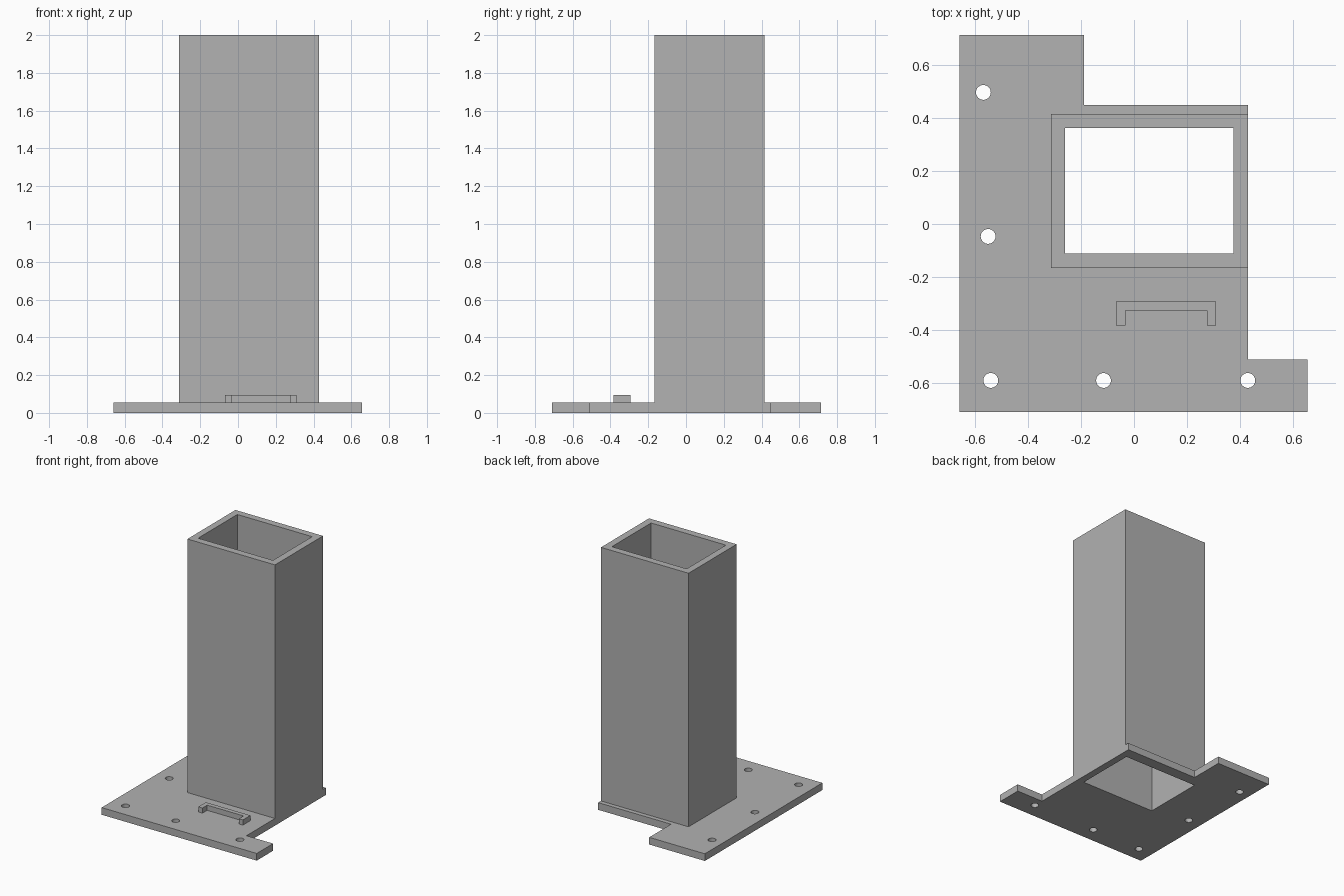
import bpy, bmesh
from math import cos, sin, tau

cube = bpy.data.objects.get("Cube")
if cube:
    bpy.data.objects.remove(cube, do_unlink=True)

grey = bpy.data.materials.new("plain_grey")
grey.use_nodes = True
colour = (0.445, 0.445, 0.445, 1)
grey.diffuse_color = colour
grey.node_tree.nodes["Principled BSDF"].inputs["Base Color"].default_value = colour


def rectangle(x0, x1, y0, y1):
    return [(x0, y0), (x1, y0), (x1, y1), (x0, y1)]


def circle(x, y, radius, sides=32):
    return [(x + radius * cos(tau * i / sides), y + radius * sin(tau * i / sides))
            for i in range(sides)]


def extruded(name, z0, z1, outline, holes=()):
    """Fill an outline around its holes and extrude it upward."""
    bm = bmesh.new()
    edges = []
    for loop in [outline, *holes]:
        verts = [bm.verts.new((x, y, z0)) for x, y in loop]
        edges += [bm.edges.new((v, verts[i - 1])) for i, v in enumerate(verts)]
    bmesh.ops.triangle_fill(bm, edges=edges, use_beauty=True)
    result = bmesh.ops.extrude_face_region(bm, geom=bm.faces[:], use_keep_orig=True)
    top = [g for g in result["geom"] if isinstance(g, bmesh.types.BMVert)]
    bmesh.ops.translate(bm, vec=(0, 0, z1 - z0), verts=top)
    bmesh.ops.recalc_face_normals(bm, faces=bm.faces[:])
    mesh = bpy.data.meshes.new(name)
    bm.to_mesh(mesh)
    bm.free()
    mesh.materials.append(grey)
    obj = bpy.data.objects.new(name, mesh)
    bpy.context.collection.objects.link(obj)
    return obj


plate_top = 0.055
bore = rectangle(-0.26, 0.375, -0.112, 0.363)

# Notched base plate with the column bore and five screw holes
plate = [(-0.66, -0.71), (0.656, -0.71), (0.656, -0.512), (0.43, -0.512),
         (0.43, 0.45), (-0.188, 0.45), (-0.188, 0.714), (-0.66, 0.714)]
screws = [(-0.569, 0.497), (-0.551, -0.047), (-0.541, -0.591),
          (-0.115, -0.591), (0.43, -0.591)]
extruded("base_plate", 0, plate_top, plate,
         [bore] + [circle(x, y, 0.028) for x, y in screws])

# Hollow rectangular column
extruded("column", plate_top, 2, rectangle(-0.313, 0.43, -0.166, 0.416), [bore])

# Low bracket with two arms toward the front
bracket = [(-0.068, -0.384), (-0.033, -0.384), (-0.033, -0.327), (0.276, -0.327),
           (0.276, -0.384), (0.31, -0.384), (0.31, -0.293), (-0.068, -0.293)]
extruded("bracket", plate_top, 0.095, bracket)
